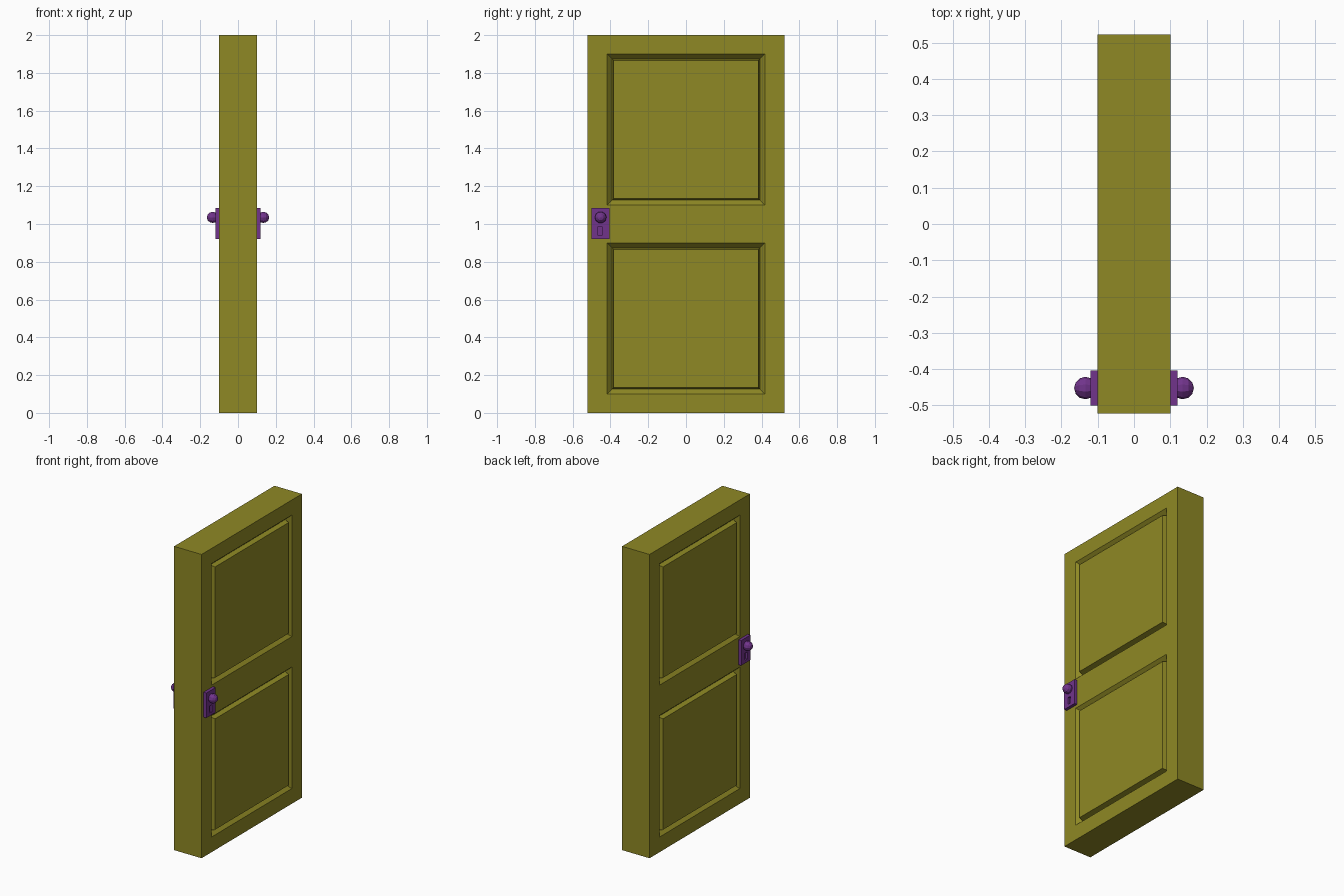
import bpy, bmesh
from mathutils import Matrix

if "Cube" in bpy.data.objects:
    bpy.data.objects.remove(bpy.data.objects["Cube"])


def material(name, color):
    m = bpy.data.materials.new(name)
    m.diffuse_color = color
    m.use_nodes = True
    m.node_tree.nodes["Principled BSDF"].inputs["Base Color"].default_value = m.diffuse_color
    return m


def finish(bm, name, mat):
    # Mirror every part to the other face of the door
    bmesh.ops.remove_doubles(bm, verts=bm.verts, dist=1e-5)
    mesh = bpy.data.meshes.new(name)
    bm.to_mesh(mesh)
    bm.free()
    mesh.materials.append(mat)
    ob = bpy.data.objects.new(name, mesh)
    bpy.context.collection.objects.link(ob)
    mod = ob.modifiers.new("mirror", 'MIRROR')
    mod.use_axis = (True, False, False)
    mod.merge_threshold = 0.0001
    return ob


def grid_face(bm, x, ys, zs):
    # Face split into rectangular cells, facing +x
    v = [[bm.verts.new((x, y, z)) for z in zs] for y in ys]
    return {(i, j): bm.faces.new((v[i][j], v[i + 1][j], v[i + 1][j + 1], v[i][j + 1]))
            for i in range(len(ys) - 1) for j in range(len(zs) - 1)}


def extend_border(bm, x):
    # Pull the open border back to depth x
    border = [e for e in bm.edges if e.is_boundary]
    ext = bmesh.ops.extrude_edge_only(bm, edges=border)
    for g in ext["geom"]:
        if isinstance(g, bmesh.types.BMVert):
            g.co.x = x
    bmesh.ops.recalc_face_normals(bm, faces=bm.faces)


wood = material("wood_paint", (0.275, 0.25, 0.018, 1))
metal = material("purple_metal", (0.165, 0.034, 0.26, 1))

# Door slab with two raised panels
bm = bmesh.new()
cells = grid_face(bm, 0.1, (-0.522, -0.418, 0.418, 0.522), (0, 0.1, 0.9, 1.1, 1.9, 2))
extend_border(bm, 0)
panels = [cells[1, 1], cells[1, 3]]
for width, depth in ((0.027, -0.03), (0.008, 0.031)):
    bmesh.ops.inset_individual(bm, faces=panels, thickness=width, depth=depth,
                               use_even_offset=True)
finish(bm, "door_slab", wood)

# Lock plate with a recessed keyhole
bm = bmesh.new()
cells = grid_face(bm, 0.12, (-0.5, -0.466, -0.444, -0.404), (0.92, 0.94, 0.986, 1.085))
extend_border(bm, 0.099)
bmesh.ops.inset_individual(bm, faces=[cells[1, 1]], thickness=0.0005, depth=-0.012)
finish(bm, "lock_plate", metal)

# Round faceted knob
bm = bmesh.new()
bmesh.ops.create_uvsphere(bm, u_segments=10, v_segments=6, radius=0.031,
                          matrix=Matrix.Translation((0.134, -0.452, 1.035))
                          @ Matrix.Rotation(1.5707963, 4, 'Y'))
finish(bm, "door_knob", metal)
